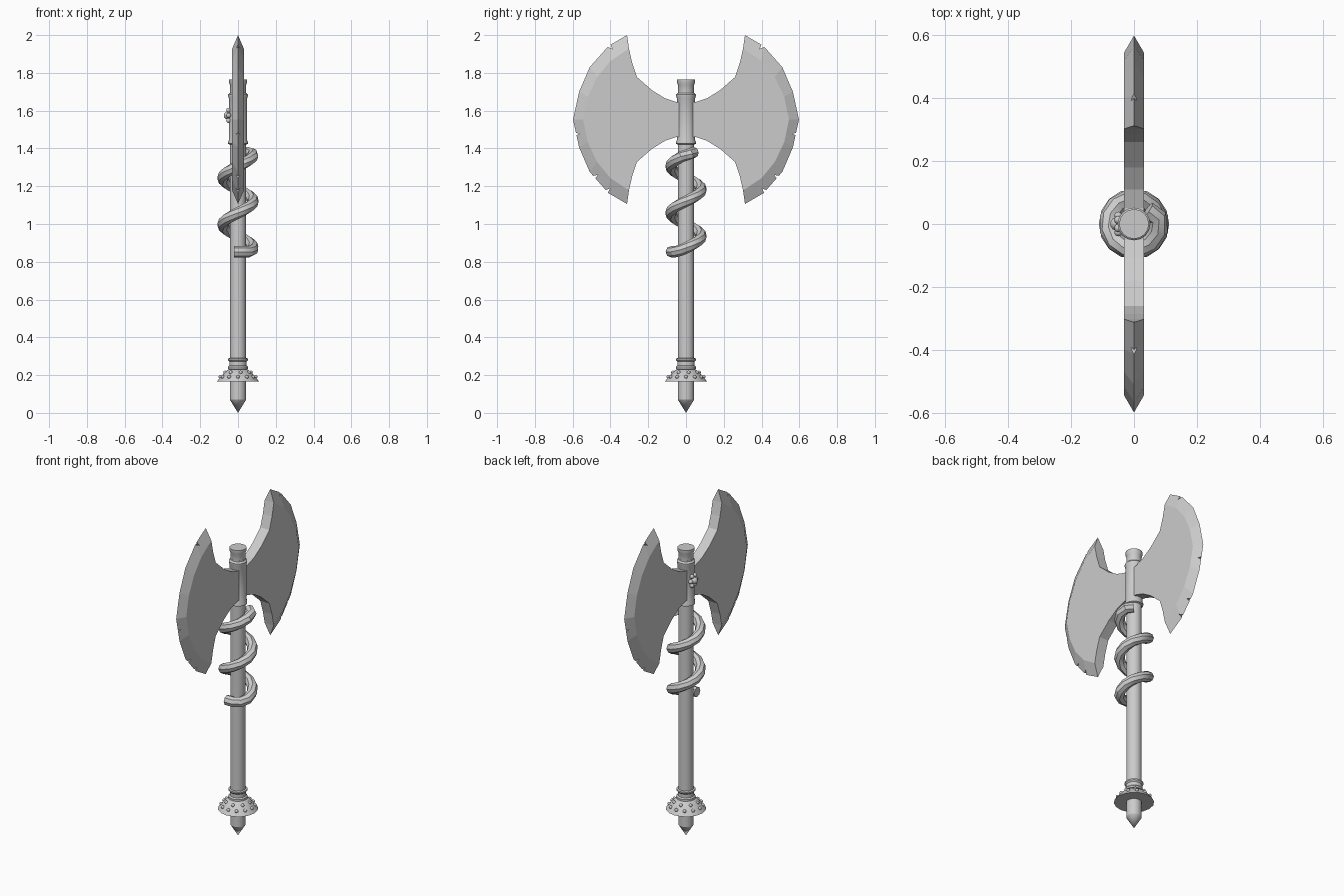
import bpy, bmesh, math
from mathutils import Vector, Matrix

if "Cube" in bpy.data.objects:
    bpy.data.objects.remove(bpy.data.objects["Cube"])


def finish(name, bm, angle=30):
    bmesh.ops.recalc_face_normals(bm, faces=bm.faces)
    me = bpy.data.meshes.new(name)
    bm.to_mesh(me)
    bm.free()
    ob = bpy.data.objects.new(name, me)
    bpy.context.collection.objects.link(ob)
    if angle:
        bpy.ops.object.select_all(action='DESELECT')
        ob.select_set(True)
        bpy.context.view_layer.objects.active = ob
        bpy.ops.object.shade_smooth_by_angle(angle=math.radians(angle))
    return ob


def lathe(name, profile, sides=16):
    """Turn (radius, z) points around the z axis and cap the open ends."""
    bm = bmesh.new()
    rings = []
    for r, z in profile:
        if r == 0:
            rings.append([bm.verts.new((0, 0, z))])
        else:
            rings.append([bm.verts.new((r * math.cos(math.tau * i / sides),
                                        r * math.sin(math.tau * i / sides), z))
                          for i in range(sides)])
    for a, b in zip(rings, rings[1:]):
        for i in range(sides):
            j = (i + 1) % sides
            vs = [a[i % len(a)], a[j % len(a)], b[j % len(b)], b[i % len(b)]]
            bm.faces.new(list(dict.fromkeys(vs)))
    for ring in (rings[0], rings[-1]):
        if len(ring) > 1:
            bm.faces.new(ring)
    return finish(name, bm)


def beads(name, spots):
    """Small round beads at (x, y, z, radius)."""
    bm = bmesh.new()
    for x, y, z, r in spots:
        bmesh.ops.create_icosphere(bm, subdivisions=2, radius=r,
                                   matrix=Matrix.Translation((x, y, z)))
    return finish(name, bm)


# Handle with pointed foot, and turned fittings
lathe("handle", [(0, 0), (.043, .07), (.043, 1.7)])
lathe("pommel_guard", [(.04, .165), (.112, .165), (.09, .195), (.063, .222), (.045, .232)])
lathe("grip_collar", [(.04, .228), (.053, .232), (.053, .243), (.046, .25),
                      (.046, .272), (.053, .28), (.053, .288), (.04, .292)])
lathe("head_socket", [(.042, 1.42), (.052, 1.425), (.052, 1.435), (.048, 1.445), (.048, 1.665),
                      (.052, 1.675), (.052, 1.685), (.042, 1.695), (.042, 1.735),
                      (.047, 1.745), (.047, 1.765)])

# Studs on the guard
studs = []
for n, r, z, turn in ((12, .093, .191, 0), (8, .07, .214, .2)):
    for i in range(n):
        a = math.tau * i / n + turn
        studs.append((r * math.cos(a), r * math.sin(a), z, .01))
beads("guard_studs", studs)

# Small flower-like ornament on one side of the socket
beads("socket_ornament", [(-.055, 0, 1.575, .021)] +
      [(-.05, .026 * math.cos(a), 1.575 + .032 * math.sin(a), .013)
       for a in (math.tau * i / 6 for i in range(6))])

# Double blade: flat cheeks with a ground cutting edge
MID = 1.553
inner = [(0, .09), (.05, .092), (.11, .112), (.18, .155), (.26, .225), (.285, .3)]
ground = [(.302, .375), (.40, .31), (.47, .225), (.52, .12), (.545, 0)]
edge = [(.312, .447), (.41, .39), (.51, .277), (.566, .147), (.598, 0)]


def both_halves(pts):
    return pts + [(y, -z) for y, z in reversed(pts) if z > 0]


bm = bmesh.new()


def row(pts, x):
    return [bm.verts.new((x, y, MID + z)) for y, z in pts]


rim = row(both_halves(edge), 0)
hulls = []
for x in (-.031, .031):
    top, bottom = row(inner, x), row([(y, -z) for y, z in inner], x)
    g = row(both_halves(ground), x)
    bm.faces.new(top + g + bottom[::-1])
    for i in range(len(g) - 1):
        bm.faces.new((g[i], g[i + 1], rim[i + 1], rim[i]))
    hulls.append((top + g[:1], bottom + g[-1:]))
for k, tip in ((0, rim[0]), (1, rim[-1])):
    a, b = hulls[0][k], hulls[1][k]
    for i in range(len(a) - 1):
        bm.faces.new((a[i], a[i + 1], b[i + 1], b[i]))
    bm.faces.new((a[-1], tip, b[-1]))
bm.faces.new((hulls[0][0][0], hulls[1][0][0], hulls[1][1][0], hulls[0][1][0]))
blade = finish("double_blade", bm, 0)
# Split copy keeps a closed body: mirror welds nothing, so drop the centre wall first
bm = bmesh.new()
bm.from_mesh(blade.data)
bmesh.ops.delete(bm, geom=[f for f in bm.faces if all(abs(v.co.y) < 1e-5 for v in f.verts)],
                 context='FACES')
bm.to_mesh(blade.data)
bm.free()
mirror = blade.modifiers.new("mirror", 'MIRROR')
mirror.use_axis = (False, True, False)

# Battle nicks cut into the edges
bm = bmesh.new()
for y, z, size in ((.408, 1.945, .026), (.588, 1.475, .024), (.487, 1.247, .024), (.417, 1.175, .02)):
    for s in (1, -1):
        out = Vector((0, s * y, z - MID)).normalized()
        side = Vector((0, -out.z, out.y))
        c = Vector((0, s * y, z))
        tri = (c - out * size, c + out * size * 1.6 + side * size, c + out * size * 1.6 - side * size)
        lo, hi = [[bm.verts.new(p + Vector((x, 0, 0))) for p in tri] for x in (-.06, .06)]
        bm.faces.new(lo)
        bm.faces.new(hi)
        for i in range(3):
            j = (i + 1) % 3
            bm.faces.new((lo[i], lo[j], hi[j], hi[i]))
cutter = finish("nick_cutter", bm, 0)
cutter.hide_render = True
cutter.hide_set(True)
cut = blade.modifiers.new("nicks", 'BOOLEAN')
cut.object = cutter
cut.operation = 'DIFFERENCE'
cut.solver = 'EXACT'

# Coil winding up the handle
curve = bpy.data.curves.new("handle_coil", 'CURVE')
curve.dimensions = '3D'
curve.twist_mode = 'Z_UP'
curve.bevel_depth = .03
curve.bevel_resolution = 2
curve.use_fill_caps = True
path = []
for deg in range(-105, 781, 30):
    a = math.radians(deg)
    z = .853 + max(0, deg + 30) / 360 * .247 - max(0, deg - 720) / 360 * .15
    r = .081 - max(0, deg - 730) * .0006
    path.append((r * math.cos(a), r * math.sin(a), z, 1))
spline = curve.splines.new('POLY')
spline.points.add(len(path) - 1)
for p, co in zip(spline.points, path):
    p.co = co
coil = bpy.data.objects.new("handle_coil", curve)
bpy.context.collection.objects.link(coil)
bpy.ops.object.select_all(action='DESELECT')
coil.select_set(True)
bpy.context.view_layer.objects.active = coil
bpy.ops.object.convert(target='MESH')
bpy.ops.object.shade_smooth_by_angle(angle=math.radians(30))
